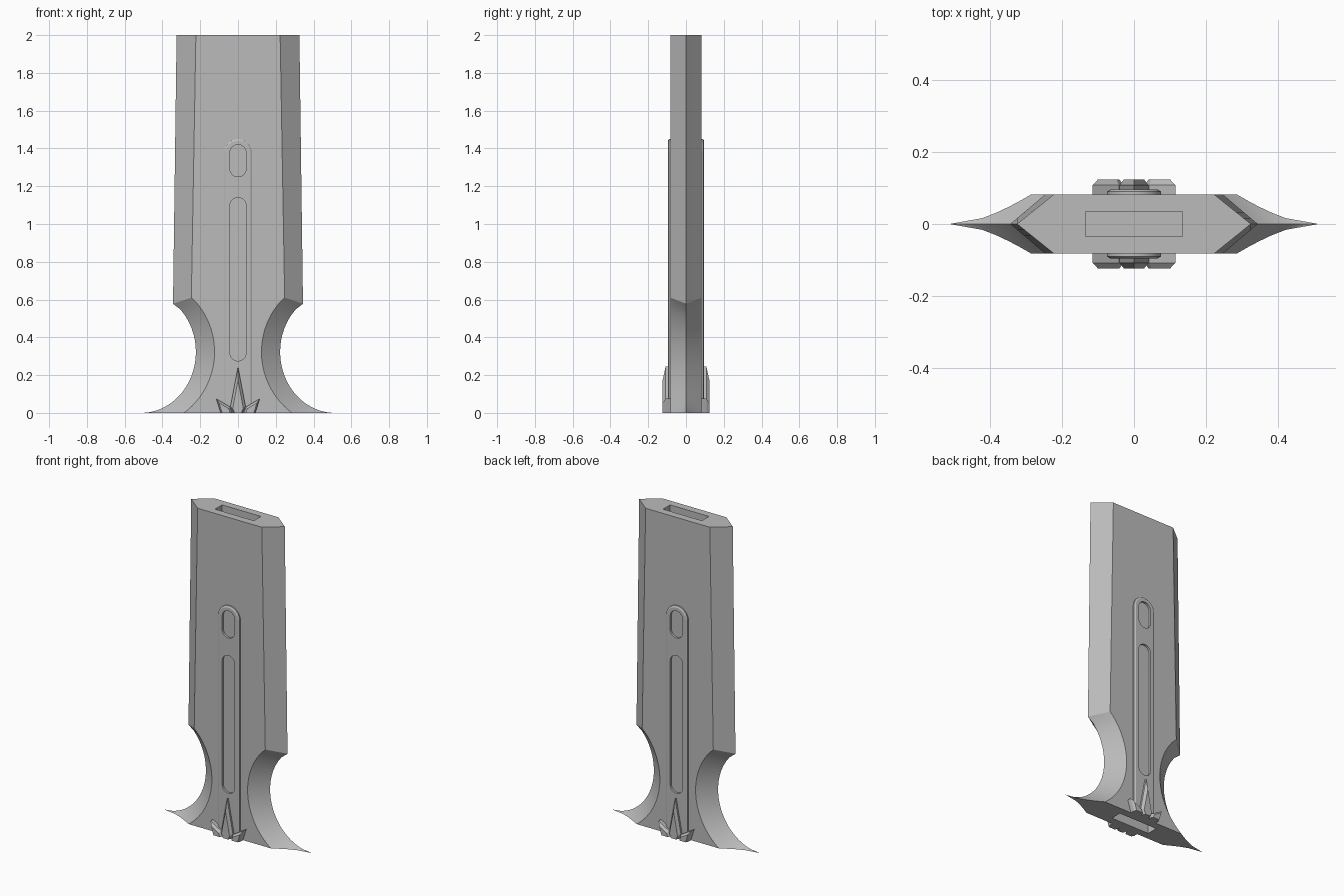
import bpy, bmesh, math

cube = bpy.data.objects.get("Cube")
if cube:
    bpy.data.objects.remove(cube)

steel = bpy.data.materials.new("grey steel")
steel.use_nodes = True
GREY = (0.5, 0.5, 0.5, 1)
steel.diffuse_color = GREY
steel.node_tree.nodes["Principled BSDF"].inputs["Base Color"].default_value = GREY

HALF = 0.082        # half thickness of the blade
PLATE = 0.096       # outer face of the raised spine


def loft(name, rings):
    """Skin a list of closed rings of equal length and cap both ends."""
    bm = bmesh.new()
    loops = [[bm.verts.new(p) for p in ring] for ring in rings]
    n = len(loops[0])
    for a, b in zip(loops, loops[1:]):
        for i in range(n):
            j = (i + 1) % n
            bm.faces.new((a[i], a[j], b[j], b[i]))
    bm.faces.new(loops[0][::-1])
    bm.faces.new(loops[-1])
    bmesh.ops.recalc_face_normals(bm, faces=bm.faces)
    mesh = bpy.data.meshes.new(name)
    bm.to_mesh(mesh)
    bm.free()
    mesh.materials.append(steel)
    obj = bpy.data.objects.new(name, mesh)
    bpy.context.collection.objects.link(obj)
    return obj


def activate(obj):
    bpy.ops.object.select_all(action='DESELECT')
    obj.select_set(True)
    bpy.context.view_layer.objects.active = obj


def cut(obj, cutter):
    cutter.hide_render = True
    mod = obj.modifiers.new("cut", 'BOOLEAN')
    mod.operation = 'DIFFERENCE'
    mod.solver = 'EXACT'
    mod.object = cutter
    activate(obj)
    bpy.ops.object.modifier_apply(modifier=mod.name)
    bpy.data.objects.remove(cutter)


def smooth(obj, angle=25):
    activate(obj)
    bpy.ops.object.shade_smooth_by_angle(angle=math.radians(angle))


def lerp(a, b, t):
    return a + (b - a) * t


def stadium(half, z0, z1, y, round_bottom=True, steps=12):
    """Outline with rounded ends in the plane at depth y."""
    pts = [(half * math.cos(math.pi * i / steps), y,
            z1 - half + half * math.sin(math.pi * i / steps))
           for i in range(steps + 1)]
    if round_bottom:
        pts += [(-x, y, z0 + z1 - z) for x, y, z in pts]
    else:
        pts += [(-half, y, z0), (half, y, z0)]
    return pts


def back_copy(obj, name):
    twin = obj.copy()
    twin.data = obj.data.copy()
    twin.name = name
    twin.rotation_euler.z = math.pi
    bpy.context.collection.objects.link(twin)


# Blade: six-sided section, hollowed on both sides by a flared round notch
STEPS = 5
ROWS = 28


def edge_point(s, t):
    """Notch surface: s runs upward, t from cutting edge to flat face."""
    top = lerp(0.578, 0.61, t)
    if s >= 1:
        return lerp(0.344, 0.247, t), top
    z = top * s
    rx, rz = lerp(0.29, 0.40, t), lerp(0.323, 0.402, t)
    k = 1 - ((z - 0.323) / rz) ** 2
    return lerp(0.513, 0.524, t) - rx * math.sqrt(max(k, 0)), z


def section(points):
    """Mirror points (edge to face) around all four quadrants."""
    n = len(points)
    quad = [(x, HALF * i / (n - 1), z) for i, (x, z) in enumerate(points)]
    ring = quad + [(-x, y, z) for x, y, z in quad[::-1]]
    return ring + [(x, -y, z) for x, y, z in
                   [(-x, y, z) for x, y, z in quad[1:]] + quad[:0:-1]]


ts = [i / STEPS for i in range(STEPS + 1)]
rows = [1 - math.cos(math.pi / 2 * i / ROWS) for i in range(ROWS + 1)]
rings = [section([edge_point(s if i < ROWS else 1, t) for t in ts])
         for i, s in enumerate(rows)]
rings.append(section([(lerp(0.325, 0.223, t), 2) for t in ts]))
blade = loft("blade", rings)

# Rectangular sockets in the top and bottom ends
for z0, z1 in ((1.75, 2.1), (-0.1, 0.15)):
    socket = [[(x, y, z) for x, y in
               ((-0.135, -0.035), (0.135, -0.035), (0.135, 0.035), (-0.135, 0.035))]
              for z in (z0, z1)]
    cut(blade, loft("socket_cutter", socket))
smooth(blade)

# Raised spine with a chamfered rim, a small window and a long groove
spine = loft("front_spine", [
    stadium(0.075, 0, 1.45, -HALF + 0.01, False),
    stadium(0.075, 0, 1.45, -PLATE + 0.006, False),
    stadium(0.066, 0, 1.441, -PLATE, False)])
for z0, z1 in ((1.25, 1.42), (0.275, 1.14)):
    cut(spine, loft("groove_cutter", [stadium(0.043, z0, z1, y)
                                      for y in (-HALF - 0.001, -0.2)]))
smooth(spine)
back_copy(spine, "back_spine")


# Crown of three chamfered spikes at the foot of the spine
def spike(name, outline, mid):
    inner = [(mid + (x - mid) * 0.7, z * 0.7) for x, z in outline]
    obj = loft("front_" + name, [[(x, y, z) for x, z in pts] for pts, y in
                                 ((outline, -HALF + 0.01), (outline, -0.108),
                                  (inner, -0.124))])
    back_copy(obj, "back_" + name)


spike("middle_spike", [(-0.025, 0), (0.025, 0), (0.04, 0.035),
                       (0, 0.245), (-0.04, 0.035)], 0)
for side, name in ((1, "left_spike"), (-1, "right_spike")):
    spike(name, [(side * x, z) for x, z in
                 ((0.03, 0), (0.092, 0), (0.115, 0.075), (0.042, 0.032))],
          side * 0.065)
